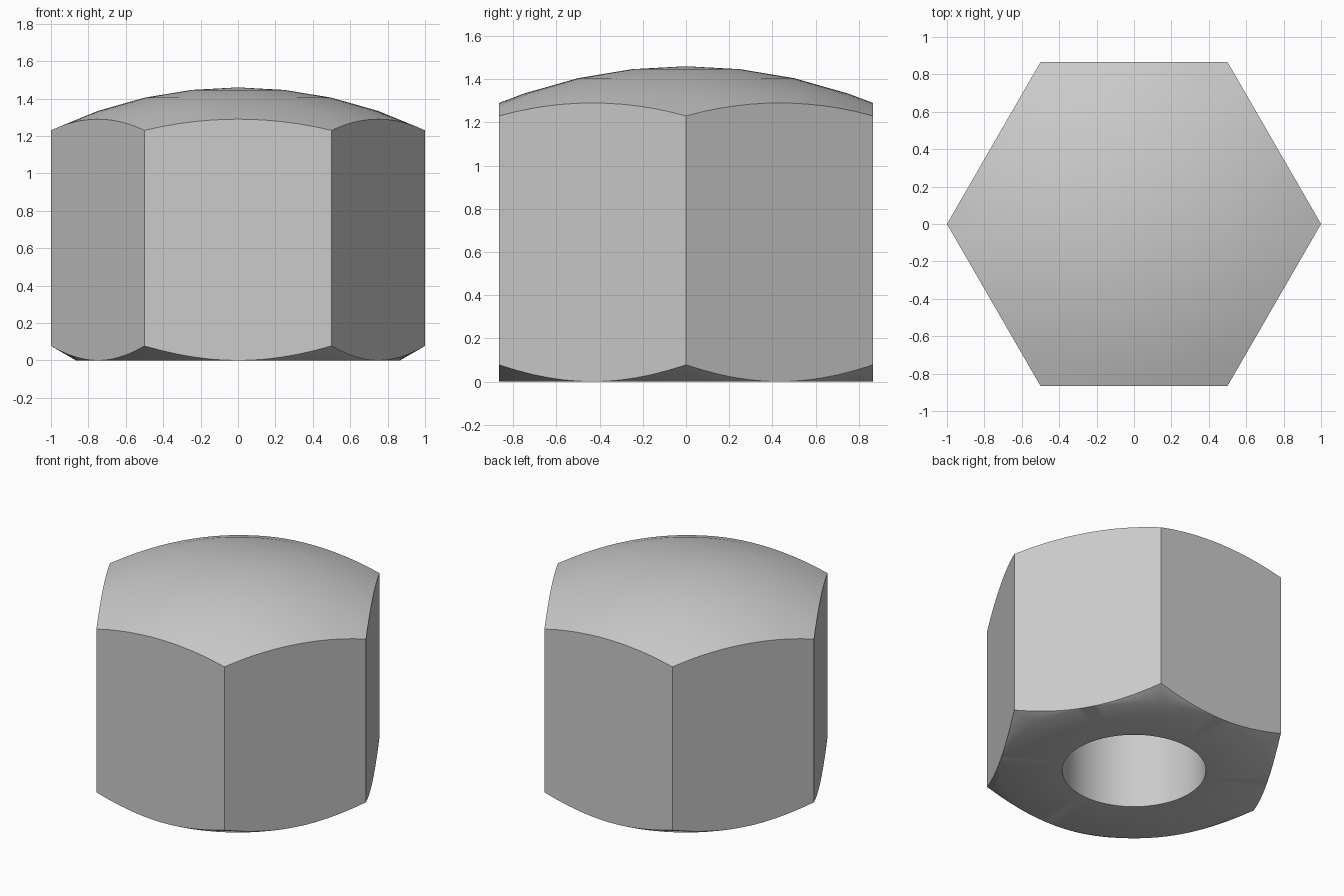
import bpy, bmesh, math

RAYS = 72           # multiple of 12, so rays hit every corner and flat centre
FLAT = math.sqrt(3) / 2
BORE = 0.46
BORE_DEPTH = 1.0
DOME_R, DOME_TOP = 2.29, 1.46

cube = bpy.data.objects.get("Cube")
if cube:
    bpy.data.objects.remove(cube)

steel = bpy.data.materials.new("grey steel")
steel.use_nodes = True
colour = (0.6, 0.6, 0.6, 1)
steel.diffuse_color = colour
steel.node_tree.nodes["Principled BSDF"].inputs["Base Color"].default_value = colour


def hex_radius(a):
    """Distance from the axis to the hexagon along angle a."""
    return FLAT / math.cos(a % (math.pi / 3) - math.pi / 6)


def dome(r):
    return DOME_TOP - DOME_R + math.sqrt(DOME_R ** 2 - r * r)


def chamfer(r):
    return (r - FLAT) * math.tan(math.pi / 6)


bm = bmesh.new()


def ring(radius, height):
    verts = []
    for i in range(RAYS):
        a = math.tau * i / RAYS
        r = radius(a) if callable(radius) else radius
        z = height(r) if callable(height) else height
        verts.append(bm.verts.new((r * math.cos(a), r * math.sin(a), z)))
    return verts


# Domed top, hexagonal sides, chamfered underside, then up into the blind bore
rings = [ring(r, dome) for r in (0.25, 0.5, 0.75)]
rings += [ring(hex_radius, dome), ring(hex_radius, chamfer),
          ring(FLAT, 0), ring(BORE, 0), ring(BORE, BORE_DEPTH)]
for upper, lower in zip(rings, rings[1:]):
    for i in range(RAYS):
        j = (i + 1) % RAYS
        bm.faces.new((upper[i], lower[i], lower[j], upper[j]))

# Close the crown with a fan and the bore with a flat end
crown = bm.verts.new((0, 0, DOME_TOP))
for i in range(RAYS):
    bm.faces.new((crown, rings[0][i], rings[0][(i + 1) % RAYS]))
bm.faces.new(rings[-1])
bmesh.ops.remove_doubles(bm, verts=bm.verts, dist=0.0001)
bmesh.ops.recalc_face_normals(bm, faces=bm.faces)

mesh = bpy.data.meshes.new("domed_hex_nut")
bm.to_mesh(mesh)
bm.free()
mesh.materials.append(steel)
nut = bpy.data.objects.new("domed_hex_nut", mesh)
bpy.context.collection.objects.link(nut)
bpy.ops.object.select_all(action="DESELECT")
nut.select_set(True)
bpy.context.view_layer.objects.active = nut
bpy.ops.object.shade_smooth_by_angle(angle=math.radians(35))
